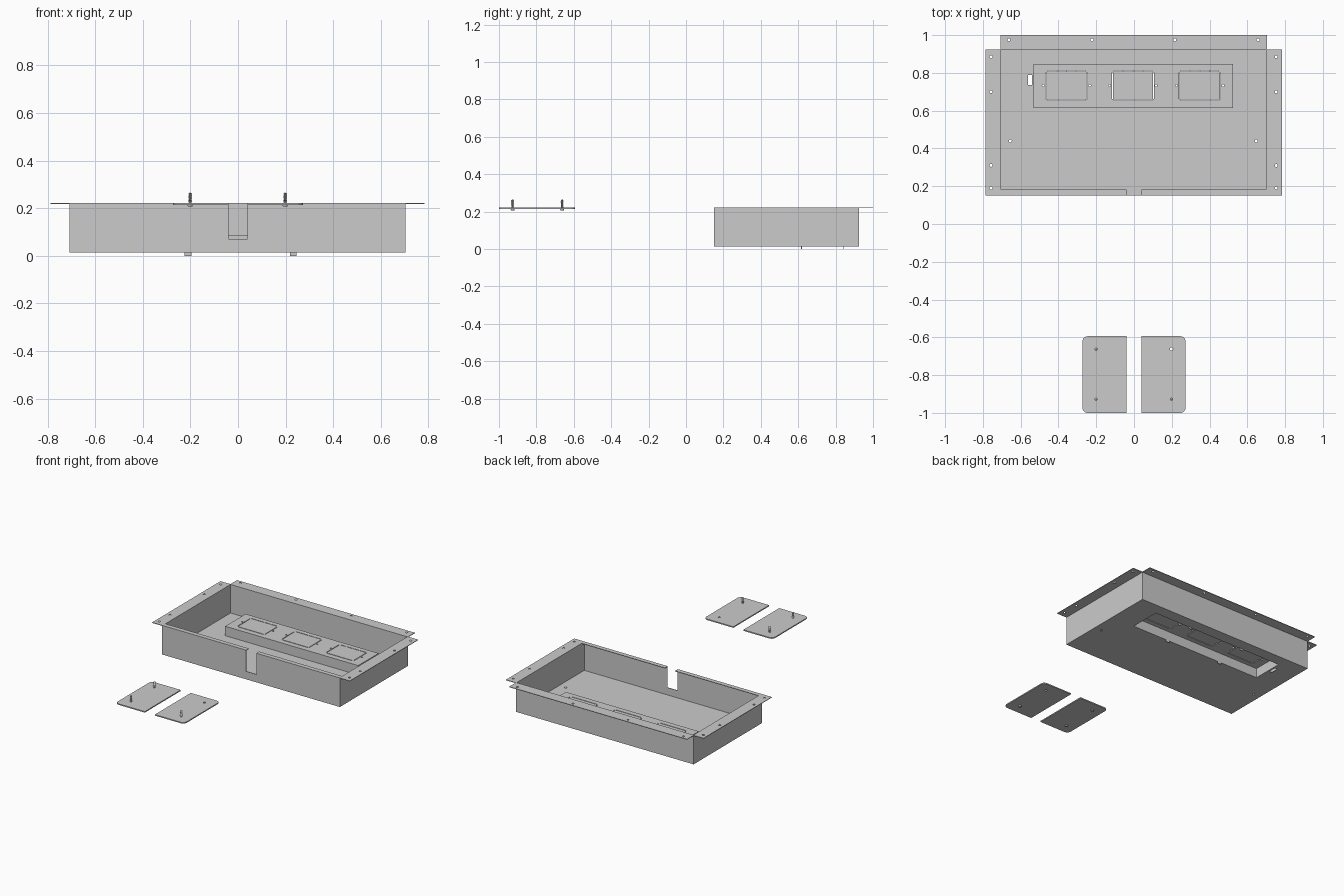
import bpy, bmesh
from math import sin, cos, pi, radians
from mathutils import Matrix, Vector

if "Cube" in bpy.data.objects:
    bpy.data.objects.remove(bpy.data.objects["Cube"])

T = 0.004                                   # sheet thickness
X0, X1, Y0, Y1, Z0, Z1 = -0.708, 0.704, 0.15, 0.925, 0.013, 0.222


def rect(x0, x1, y0, y1):
    return [(x0, y0), (x1, y0), (x1, y1), (x0, y1)]


def circle(x, y, r=0.008, n=16):
    return [(x + r * cos(2 * pi * i / n), y + r * sin(2 * pi * i / n)) for i in range(n)]


def sheet(name, loops, matrix=Matrix(), t=T):
    """Flat plate of thickness t above the local XY plane; later loops are holes."""
    cu = bpy.data.curves.new(name, 'CURVE')
    cu.dimensions, cu.fill_mode, cu.extrude = '2D', 'BOTH', t / 2
    for pts in loops:
        s = cu.splines.new('POLY')
        s.points.add(len(pts) - 1)
        for p, (x, y) in zip(s.points, pts):
            p.co = (x, y, 0, 1)
        s.use_cyclic_u = True
    tmp = bpy.data.objects.new(name, cu)
    me = bpy.data.meshes.new_from_object(tmp)
    bpy.data.objects.remove(tmp)
    me.transform(matrix @ Matrix.Translation((0, 0, t / 2)))
    bm = bmesh.new()
    bm.from_mesh(me)
    bmesh.ops.remove_doubles(bm, verts=bm.verts, dist=1e-5)
    bmesh.ops.recalc_face_normals(bm, faces=bm.faces)
    bm.to_mesh(me)
    bm.free()
    for p in me.polygons:
        p.use_smooth = False
    ob = bpy.data.objects.new(name, me)
    bpy.context.collection.objects.link(ob)
    return ob


def flat(z):
    return Matrix.Translation((0, 0, z))


def facing_y(y):                            # local (x, y) -> world (x, z), plate grows towards -y
    return Matrix.Translation((0, y, 0)) @ Matrix.Rotation(radians(90), 4, 'X')


def facing_x(x):                            # local (x, y) -> world (y, z), plate grows towards +x
    return Matrix(((0, 0, 1, x), (1, 0, 0, 0), (0, 1, 0, 0), (0, 0, 0, 1)))


# raised platform footprint
PX0, PX1, PY0, PY1, PZ = -0.532, 0.524, 0.615, 0.846, 0.085

# tray floor, open under the platform, with a cable slot and two fixing holes
sheet("tray_floor", [rect(X0, X1, Y0, Y1),
                     rect(PX0 + T, PX1 - T, PY0 + T, PY1 - T),
                     rect(-0.562, -0.540, 0.735, 0.79),
                     circle(-0.655, 0.44), circle(0.647, 0.44)], flat(Z0))

# tray walls, with the notch in the front one
N = 0.04
sheet("front_wall", [[(X0, Z0), (X1, Z0), (X1, Z1), (N, Z1), (N, 0.07),
                      (-N, 0.07), (-N, Z1), (X0, Z1)]], facing_y(Y0 + T))
sheet("back_wall", [rect(X0, X1, Z0, Z1)], facing_y(Y1))
sheet("left_wall", [rect(Y0 + T, Y1 - T, Z0, Z1)], facing_x(X0))
sheet("right_wall", [rect(Y0 + T, Y1 - T, Z0, Z1)], facing_x(X1 - T))

# outward flanges with screw holes
ys = (0.19, 0.31, 0.70, 0.885)
sheet("left_flange", [rect(-0.787, X0, Y0, Y1)] + [circle(-0.757, y) for y in ys], flat(Z1 - T))
sheet("right_flange", [rect(X1, 0.783, Y0, Y1)] + [circle(0.753, y) for y in ys], flat(Z1 - T))
sheet("back_flange", [rect(X0, X1, Y1, 1.0)] +
      [circle(x, 0.975) for x in (-0.663, -0.222, 0.216, 0.657)], flat(Z1 - T))

# inward front lip, split by the notch
sheet("front_lip_left", [rect(X0 + T, -N, Y0 + T, 0.182)], flat(Z1 - T))
sheet("front_lip_right", [rect(N, X1 - T, Y0 + T, 0.182)], flat(Z1 - T))

# platform top: three knock-out panels outlined by slits, a screw hole on each side
holes = []
g = 0.005
for cx in (-0.357, -0.006, 0.348):
    a, b, c, d = cx - 0.111, cx + 0.111, 0.653, 0.812
    holes += [rect(a, a + g, c + 0.01, d - 0.01), rect(b - g, b, c + 0.01, d - 0.01),
              rect(a + 0.01, b - 0.01, c, c + g)]
    for k in range(4):
        s = a + 0.01 + k * 0.052
        holes.append(rect(s, s + 0.045, d - g, d))
    holes += [circle(cx - 0.123, 0.733, 0.006), circle(cx + 0.123, 0.733, 0.006)]
sheet("platform_top", [rect(PX0, PX1, PY0, PY1)] + holes, flat(PZ - T))

# platform sides, long ones with tabs reaching below the tray
low = Z0 + T
for name, y in (("platform_front", PY0 + T), ("platform_back", PY1)):
    outline = [(PX0, low)]
    for tx in (-0.21, 0.232):
        outline += [(tx - 0.014, low), (tx - 0.014, 0), (tx + 0.014, 0), (tx + 0.014, low)]
    outline += [(PX1, low), (PX1, PZ - T), (PX0, PZ - T)]
    sheet(name, [outline], facing_y(y))
for name, x in (("platform_left_end", PX0), ("platform_right_end", PX1 - T)):
    sheet(name, [rect(PY0 + T, PY1 - T, low, PZ - T)], facing_x(x))


# loose cover plates with rounded outer corners
def cover(name, sx, hole_ys):
    r, xo, xi, y0, y1 = 0.028, 0.273, 0.04, -1.0, -0.594
    pts = [(xi, y0)]
    for cy, start in ((y0 + r, -90), (y1 - r, 0)):
        for i in range(7):
            a = radians(start + 15 * i)
            pts.append((xo - r + r * cos(a), cy + r * sin(a)))
    pts.append((xi, y1))
    loops = [pts] + [circle(0.198, y) for y in hole_ys]
    sheet(name, [[(sx * x, y) for x, y in l] for l in loops], flat(0.213), 0.008)


cover("left_cover_plate", -1, ())
cover("right_cover_plate", 1, (-0.662,))


# threaded screws through the plates
def screw(name, x, y):
    prof = [(0, 0.206), (0.009, 0.206), (0.011, 0.213), (0.006, 0.213), (0.006, 0.224)]
    for i in range(7):
        z = 0.225 + i * 0.0055
        prof += [(0.005, z), (0.008, z + 0.00275)]
    prof += [(0.005, 0.263), (0, 0.266)]
    bm = bmesh.new()
    vs = [bm.verts.new((r, 0, z)) for r, z in prof]
    es = [bm.edges.new(p) for p in zip(vs, vs[1:])]
    bmesh.ops.spin(bm, geom=vs + es, cent=(0, 0, 0), axis=(0, 0, 1), angle=2 * pi, steps=14)
    bmesh.ops.remove_doubles(bm, verts=bm.verts, dist=1e-5)
    bmesh.ops.recalc_face_normals(bm, faces=bm.faces)
    bmesh.ops.translate(bm, verts=bm.verts, vec=Vector((x, y, 0)))
    me = bpy.data.meshes.new(name)
    bm.to_mesh(me)
    bm.free()
    bpy.context.collection.objects.link(bpy.data.objects.new(name, me))


for i, (x, y) in enumerate(((-0.201, -0.662), (-0.201, -0.927), (0.198, -0.927))):
    screw(f"screw_{i + 1}", x, y)
